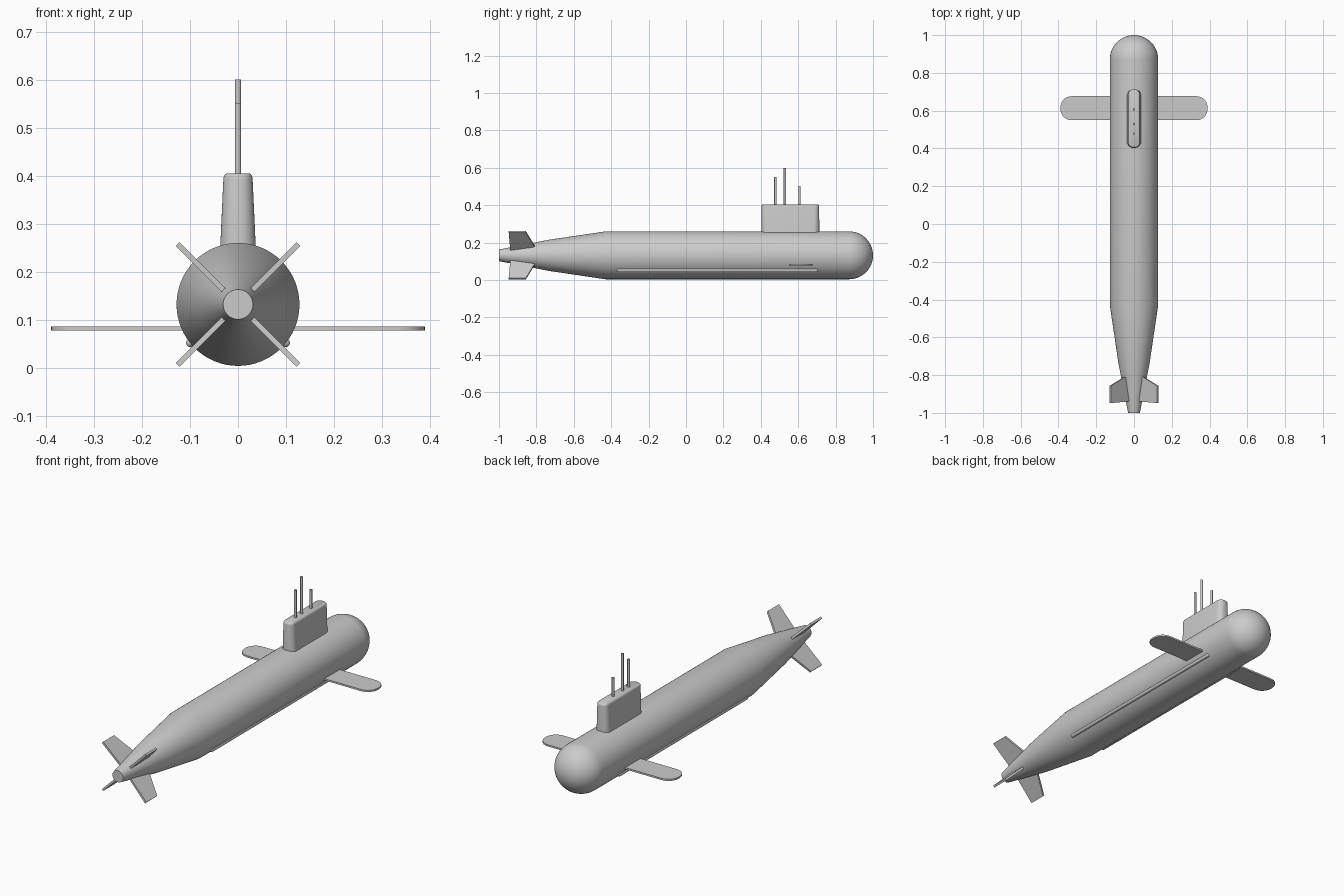
import bpy, bmesh, math
from mathutils import Matrix, Vector

if "Cube" in bpy.data.objects:
    bpy.data.objects.remove(bpy.data.objects["Cube"])

CZ, R = 0.132, 0.128   # hull axis height and radius


def finish(name, bm, angle=35):
    bmesh.ops.recalc_face_normals(bm, faces=bm.faces)
    me = bpy.data.meshes.new(name)
    bm.to_mesh(me)
    bm.free()
    ob = bpy.data.objects.new(name, me)
    bpy.context.collection.objects.link(ob)
    bpy.ops.object.select_all(action='DESELECT')
    bpy.context.view_layer.objects.active = ob
    ob.select_set(True)
    bpy.ops.object.shade_smooth_by_angle(angle=math.radians(angle))
    return ob


def lathe(name, profile, centre, segs=64):
    """Revolve (radius, y) points around the y axis through centre."""
    bm = bmesh.new()
    vs = [bm.verts.new((r, y, 0)) for r, y in profile]
    es = [bm.edges.new(p) for p in zip(vs, vs[1:])]
    bmesh.ops.spin(bm, geom=vs + es, cent=(0, 0, 0), axis=(0, 1, 0),
                   angle=math.tau, steps=segs, use_duplicate=False)
    bmesh.ops.remove_doubles(bm, verts=bm.verts, dist=1e-5)
    bmesh.ops.translate(bm, verts=bm.verts, vec=centre)
    return finish(name, bm, 25)


def slab(bm, outline, thickness, matrix=Matrix()):
    """Flat plate from an xy outline, centred on z = 0."""
    vs = [bm.verts.new((x, y, -thickness / 2)) for x, y in outline]
    f = bm.faces.new(vs)
    ext = bmesh.ops.extrude_face_region(bm, geom=[f])['geom']
    top = [v for v in ext if isinstance(v, bmesh.types.BMVert)]
    bmesh.ops.translate(bm, verts=top, vec=(0, 0, thickness))
    bmesh.ops.transform(bm, matrix=matrix, verts=vs + top)


def rounded_rect(hx, hy, r, n=8):
    pts = []
    for k, (sx, sy) in enumerate([(1, 1), (-1, 1), (-1, -1), (1, -1)]):
        for i in range(n + 1):
            a = math.pi / 2 * (k + i / n)
            pts.append((sx * (hx - r) + r * math.cos(a), sy * (hy - r) + r * math.sin(a)))
    return pts


# Hull: flat tail, tapered stern, straight body, round nose
nose = [(R * math.cos(a), 1 - R + R * math.sin(a))
        for a in [math.pi / 2 * i / 16 for i in range(17)]]
lathe("hull", [(0, -1), (0.031, -1), (0.083, -0.735), (R, -0.43)] + nose, (0, 0, CZ))

# Sail: stacked rounded sections, narrowing upward with a rounded top edge
bm = bmesh.new()
rings = []
for z, hx, hy in [(0.23, 0.038, 0.155), (0.392, 0.0305, 0.154), (0.399, 0.0295, 0.153),
                  (0.403, 0.027, 0.1505), (0.405, 0.023, 0.147)]:
    rings.append([bm.verts.new((x, y + 0.558, z))
                  for x, y in rounded_rect(hx, hy, hx * 0.85)])
for a, b in zip(rings, rings[1:]):
    for i in range(len(a)):
        j = (i + 1) % len(a)
        bm.faces.new((a[i], a[j], b[j], b[i]))
bm.faces.new(rings[0])
bm.faces.new(rings[-1])
finish("sail", bm)

# Masts on the sail
for name, y, top in [("rear_mast", 0.478, 0.55), ("middle_mast", 0.529, 0.60),
                     ("front_mast", 0.607, 0.503)]:
    bm = bmesh.new()
    bmesh.ops.create_cone(bm, cap_ends=True, segments=24, radius1=0.0065, radius2=0.0065,
                          depth=top - 0.38, matrix=Matrix.Translation((0, y, (top + 0.38) / 2)))
    finish(name, bm)

# Bow planes: one rounded plate passing through the hull
bm = bmesh.new()
slab(bm, rounded_rect(0.389, 0.0635, 0.058), 0.009, Matrix.Translation((0, 0.613, 0.082)))
finish("bow_planes", bm)

# Tail fins in an X
fin = [(0.02, -0.788), (0.178, -0.857), (0.178, -0.948), (0.02, -0.938)]
for i, name in enumerate(["upper_right", "upper_left", "lower_left", "lower_right"]):
    bm = bmesh.new()
    slab(bm, fin, 0.011, Matrix.Translation((0, 0, CZ))
         @ Matrix.Rotation(-math.radians(45 + 90 * i), 4, 'Y'))
    finish(name + "_tail_fin", bm)

# Side rails: long capsules along the lower hull
r, y0, y1 = 0.009, -0.37, 0.705
arc = [math.pi / 2 * i / 6 for i in range(7)]
rail = [(r * math.sin(a), y0 + r - r * math.cos(a)) for a in arc]
rail += [(r * math.cos(a), y1 - r + r * math.sin(a)) for a in arc]
for side, name in [(1, "right_rail"), (-1, "left_rail")]:
    lathe(name, rail, (side * 0.099, 0, 0.052), 20)
